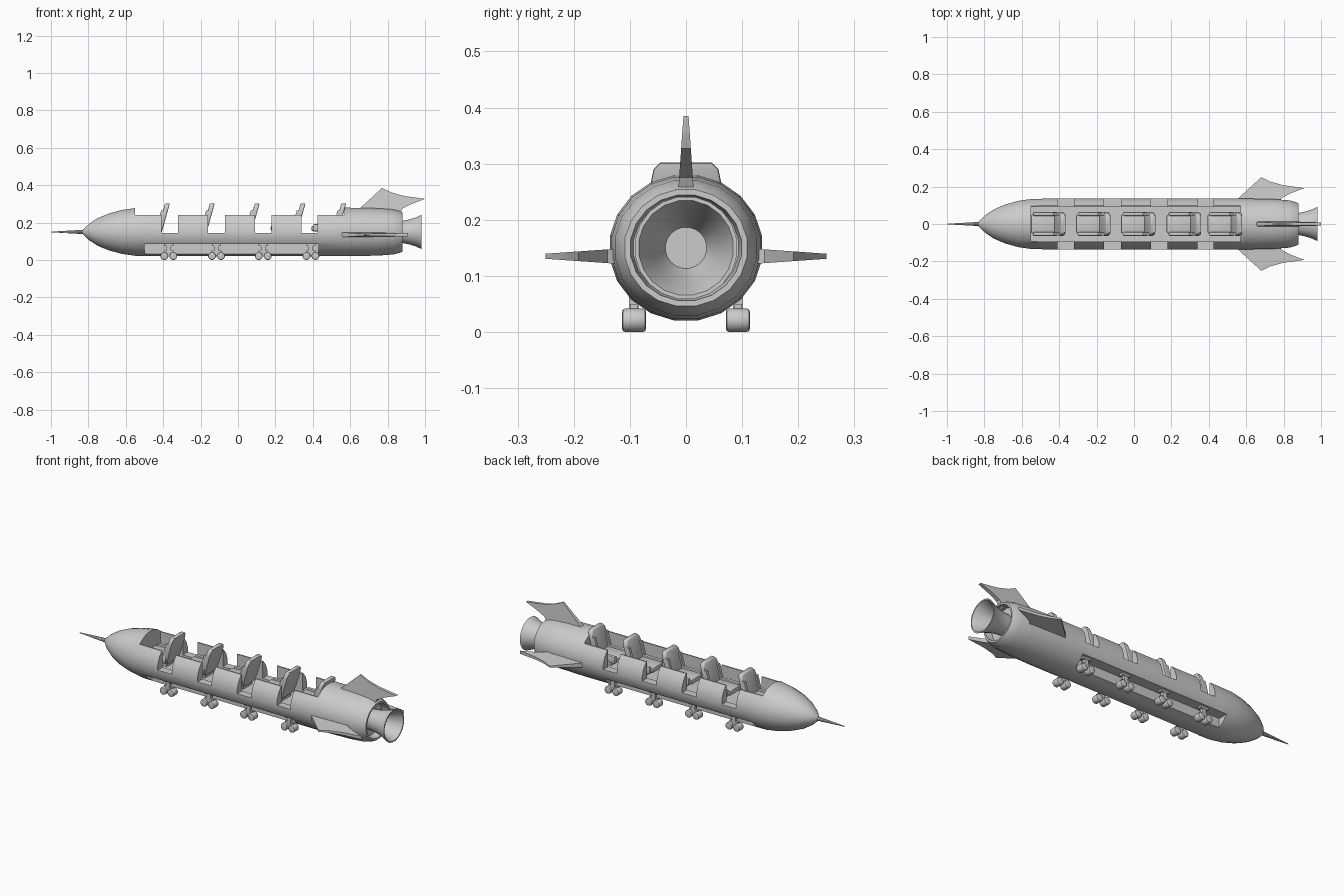
import bpy, bmesh, math
from mathutils import Matrix, Vector

if "Cube" in bpy.data.objects:
    bpy.data.objects.remove(bpy.data.objects["Cube"])

AXIS_Z = 0.15


def finish(name, bm, angle=35):
    bmesh.ops.recalc_face_normals(bm, faces=bm.faces[:])
    me = bpy.data.meshes.new(name)
    bm.to_mesh(me)
    bm.free()
    ob = bpy.data.objects.new(name, me)
    bpy.context.collection.objects.link(ob)
    me.shade_smooth()
    me.set_sharp_from_angle(angle=math.radians(angle))
    return ob


def lathe(name, profile, n=20, sy=1.0, closed=False):
    """Revolve (x, radius) points about the long axis."""
    bm = bmesh.new()
    rings = []
    for x, r in profile:
        if r == 0:
            rings.append([bm.verts.new((x, 0, AXIS_Z))] * n)
            continue
        ring = []
        for i in range(n):
            a = 2 * math.pi * (i + 0.5) / n
            ring.append(bm.verts.new((x, r * sy * math.cos(a), AXIS_Z + r * math.sin(a))))
        rings.append(ring)
    pairs = list(zip(rings, rings[1:]))
    if closed:
        pairs.append((rings[-1], rings[0]))
    for a, b in pairs:
        for i in range(n):
            j = (i + 1) % n
            vs = list(dict.fromkeys([a[i], a[j], b[j], b[i]]))
            bm.faces.new(vs)
    return finish(name, bm)


def add_box(bm, x0, x1, y0, y1, z0, z1, bevel=0):
    size = (x1 - x0, y1 - y0, z1 - z0)
    mid = ((x0 + x1) / 2, (y0 + y1) / 2, (z0 + z1) / 2)
    vs = bmesh.ops.create_cube(bm, size=1, matrix=Matrix.Translation(mid) @ Matrix.Diagonal((*size, 1)))["verts"]
    if bevel:
        es = list({e for v in vs for e in v.link_edges})
        bmesh.ops.bevel(bm, geom=es, offset=bevel, segments=2, profile=0.5, affect='EDGES')


def add_prism(bm, side_a, side_b):
    """Solid between two matching outlines."""
    a = [bm.verts.new(p) for p in side_a]
    b = [bm.verts.new(p) for p in side_b]
    faces = [bm.faces.new(a), bm.faces.new(b[::-1])]
    for i in range(len(a)):
        j = (i + 1) % len(a)
        faces.append(bm.faces.new((a[i], b[i], b[j], a[j])))
    return faces


def cut(target, *box):
    bm = bmesh.new()
    add_box(bm, *box)
    cutter = finish("cutter", bm)
    cutter.hide_render = True
    mod = target.modifiers.new("cut", 'BOOLEAN')
    mod.operation, mod.solver, mod.object = 'DIFFERENCE', 'EXACT', cutter
    bpy.context.view_layer.objects.active = target
    bpy.ops.object.modifier_apply(modifier=mod.name)
    bpy.data.objects.remove(cutter)


# Hull with a rounded nose and a recessed tail
hull = lathe("hull", [(-0.835, 0), (-0.83, 0.012), (-0.80, 0.042), (-0.75, 0.075), (-0.69, 0.1),
                      (-0.62, 0.119), (-0.55, 0.129), (-0.45, 0.131), (0.6, 0.131), (0.75, 0.128),
                      (0.83, 0.122), (0.865, 0.113), (0.88, 0.105), (0.88, 0.095), (0.84, 0.09),
                      (0.84, 0)], sy=1.05)
# Open cabin, doorways and wheel bays
cut(hull, -0.55, 0.57, -0.2, 0.2, 0.24, 0.4)
cut(hull, -0.55, 0.57, -0.092, 0.092, 0.125, 0.3)
for x0, x1 in ((-0.41, -0.32), (-0.16, -0.07), (0.09, 0.18), (0.34, 0.425)):
    cut(hull, x0, x1, -0.2, 0.2, 0.145, 0.3)
cut(hull, -0.5, 0.43, 0.06, 0.2, -0.1, 0.085)
cut(hull, -0.5, 0.43, -0.2, -0.06, -0.1, 0.085)
hull.data.shade_smooth()
hull.data.set_sharp_from_angle(angle=math.radians(30))

# Nose spike
lathe("nose_spike", [(-1.0, 0), (-0.995, 0.002), (-0.82, 0.012), (-0.80, 0.012), (-0.80, 0)], n=10)

# Exhaust nozzle, a hollow bell with a closed throat
lathe("nozzle", [(0.83, 0.055), (0.87, 0.058), (0.91, 0.066), (0.95, 0.078), (0.98, 0.092),
                 (0.98, 0.085), (0.95, 0.071), (0.91, 0.058), (0.86, 0.037), (0.86, 0)])

# Tail fins: one outline, thinner toward the tip
FIN = [(0.53, 0.10), (0.56, 0.14), (0.68, 0.25), (0.73, 0.226), (0.80, 0.207), (0.91, 0.192),
       (0.84, 0.165), (0.79, 0.14), (0.77, 0.10)]


def fin(name, shift, angle):
    def side(s):
        return [(x + shift, s * (0.014 - (h - 0.115) * 0.07), h) for x, h in FIN]
    bm = bmesh.new()
    add_prism(bm, side(1), side(-1))
    bm.transform(Matrix.Translation((0, 0, 0.135)) @ Matrix.Rotation(angle, 4, 'X'))
    finish(name, bm, 25)


fin("top_fin", 0.09, 0)
fin("left_fin", 0, math.pi / 2)
fin("right_fin", 0, -math.pi / 2)

# Seat: pedestal, cushion with side bolsters, leaning rounded back
bm = bmesh.new()


def lean(pts, inset):
    return [(0.185 + (z - 0.3) * 0.28 - inset, y, z) for y, z in pts]


half = [(0.052, 0.145), (0.062, 0.19), (0.063, 0.265), (0.058, 0.29), (0.046, 0.302)]
outline = half + [(-y, z) for y, z in half[::-1]]
faces = add_prism(bm, lean(outline, 0), lean(outline, 0.026))
rims = list({e for f in faces[:2] for e in f.edges})
bmesh.ops.bevel(bm, geom=rims, offset=0.005, segments=2, profile=0.5, affect='EDGES')
add_box(bm, 0.0, 0.14, -0.05, 0.05, 0.155, 0.183, 0.007)
add_box(bm, 0.05, 0.13, -0.04, 0.04, 0.12, 0.165)
for s in (-1, 1):
    y0, y1 = sorted((s * 0.044, s * 0.064))
    add_box(bm, 0.01, 0.14, y0, y1, 0.152, 0.192, 0.006)
    y0, y1 = sorted((s * 0.046, s * 0.062))
    wing = [(y0, 0.17), (y1, 0.17), (y1, 0.265), (y0, 0.265)]
    add_prism(bm, lean(wing, 0.015), lean(wing, 0.036))
seat = finish("seat_1", bm, 40)
for i, x in enumerate((-0.55, -0.31, -0.07, 0.175, 0.393)):
    ob = seat if i == 0 else bpy.data.objects.new(f"seat_{i + 1}", seat.data)
    if i:
        bpy.context.collection.objects.link(ob)
    ob.location.x = x

# Landing gear: mounting plate, strut, axle beam and two wheels
bm = bmesh.new()
add_box(bm, -0.025, 0.025, -0.012, 0.012, 0.074, 0.09)
add_box(bm, -0.012, 0.012, -0.009, 0.009, 0.02, 0.08)
add_box(bm, -0.026, 0.026, -0.007, 0.007, 0.03, 0.05)
for x in (-0.024, 0.024):
    mat = Matrix.Translation((x, 0, 0.021)) @ Matrix.Rotation(math.pi / 2, 4, 'X')
    vs = bmesh.ops.create_cone(bm, cap_ends=True, segments=14, radius1=0.021, radius2=0.021,
                               depth=0.043, matrix=mat)["verts"]
    caps = [f for f in {f for v in vs for f in v.link_faces} if len(f.verts) > 4]
    es = list({e for f in caps for e in f.edges})
    bmesh.ops.bevel(bm, geom=es, offset=0.006, segments=2, profile=0.5, affect='EDGES')
gear = finish("landing_gear", bm, 40)
for x in (-0.37, -0.115, 0.135, 0.39):
    for y in (-0.0925, 0.0925):
        ob = bpy.data.objects.new("landing_gear", gear.data)
        ob.location = (x, y, 0)
        bpy.context.collection.objects.link(ob)
bpy.data.objects.remove(gear)
